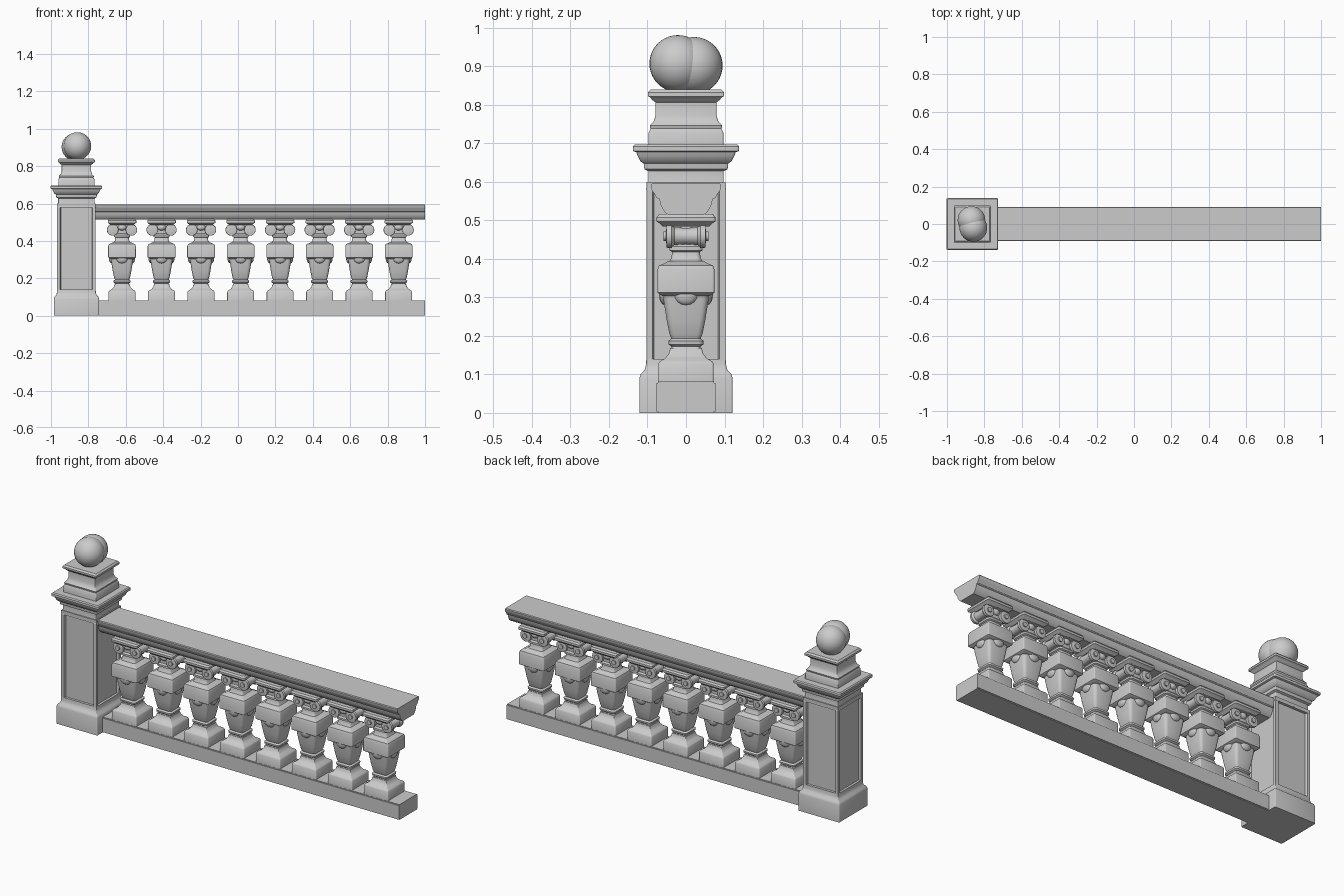
import bpy, bmesh, math
from mathutils import Matrix, Vector

old = bpy.data.objects.get("Cube")
if old:
    bpy.data.objects.remove(old, do_unlink=True)

stone = bpy.data.materials.new("pale_stone")
stone.use_nodes = True
GREY = (0.6, 0.6, 0.6, 1)
stone.diffuse_color = GREY
stone.node_tree.nodes["Principled BSDF"].inputs["Base Color"].default_value = GREY

POST_X = -0.864


def finish(bm, name, loc=(0, 0, 0), angle=35):
    bmesh.ops.recalc_face_normals(bm, faces=bm.faces)
    me = bpy.data.meshes.new(name)
    bm.to_mesh(me)
    bm.free()
    me.materials.append(stone)
    me.shade_smooth()
    me.set_sharp_from_angle(angle=math.radians(angle))
    return place(me, name, loc)


def place(me, name, loc):
    ob = bpy.data.objects.new(name, me)
    ob.location = loc
    bpy.context.scene.collection.objects.link(ob)
    return ob


def rounded_square(corner):
    """Unit outline of a square whose corners are rounded by the given share."""
    pts = []
    for q in range(4):
        for step in range(4):
            a = math.pi / 2 * (q + step / 3)
            c = Vector((1 if q in (0, 3) else -1, 1 if q < 2 else -1)) * (1 - corner)
            pts.append(c + corner * Vector((math.cos(a), math.sin(a))))
    return pts


def circle(n=24):
    return [Vector((math.cos(math.tau * i / n), math.sin(math.tau * i / n))) for i in range(n)]


def loft(bm, outline, profile, matrix=Matrix()):
    """Stack scaled copies of an outline: profile holds (half width, height)."""
    rings = [[bm.verts.new(matrix @ Vector((p.x * r, p.y * r, z))) for p in outline]
             for r, z in profile]
    n = len(outline)
    for a, b in zip(rings, rings[1:]):
        for i in range(n):
            j = (i + 1) % n
            bm.faces.new((a[i], a[j], b[j], b[i]))
    bm.faces.new(rings[0][::-1])
    bm.faces.new(rings[-1])


def box(bm, lo, hi):
    lo, hi = Vector(lo), Vector(hi)
    m = Matrix.Translation((lo + hi) / 2) @ Matrix.Diagonal((*(hi - lo), 1))
    return bmesh.ops.create_cube(bm, size=1, matrix=m)["verts"]


def lofted(name, profile, corner, loc):
    bm = bmesh.new()
    loft(bm, rounded_square(corner), profile)
    return finish(bm, name, loc)


# Post: foot, panelled shaft, cornice and pedestal
lofted("post_foot", [(0.121, 0), (0.121, 0.09), (0.117, 0.102), (0.108, 0.11),
                     (0.104, 0.125), (0.103, 0.14)], 0.04, (POST_X, 0, 0))

bm = bmesh.new()
box(bm, (-0.103, -0.103, 0.12), (0.103, 0.103, 0.6))
sides = [f for f in bm.faces if abs(f.normal.z) < 0.5]
bmesh.ops.inset_individual(bm, faces=sides, thickness=0.023)
bmesh.ops.inset_individual(bm, faces=sides, thickness=0.006, depth=-0.012)
finish(bm, "post_shaft", (POST_X, 0, 0), 25)

lofted("post_cornice", [(0.104, 0.58), (0.098, 0.6), (0.098, 0.628), (0.108, 0.633),
                        (0.11, 0.648), (0.119, 0.654), (0.126, 0.668), (0.129, 0.677),
                        (0.138, 0.68), (0.138, 0.692), (0.133, 0.697)],
       0.04, (POST_X, 0, 0))
lofted("post_pedestal", [(0.097, 0.69), (0.097, 0.728), (0.092, 0.738), (0.094, 0.746),
                         (0.084, 0.757), (0.079, 0.772), (0.079, 0.806), (0.088, 0.813),
                         (0.092, 0.819), (0.099, 0.822), (0.099, 0.832), (0.092, 0.84)],
       0.04, (POST_X, 0, 0))

# Finial: two overlapping balls on the pedestal
for label, dx, y, z in (("front", 0.005, -0.021, 0.907), ("back", -0.005, 0.021, 0.902)):
    bm = bmesh.new()
    bmesh.ops.create_uvsphere(bm, u_segments=32, v_segments=20, radius=0.074)
    finish(bm, "finial_ball_" + label, (POST_X + dx, y, z))

# Bottom plinth
bm = bmesh.new()
box(bm, (-0.8, -0.077, 0), (1, 0.077, 0.081))
bmesh.ops.bevel(bm, geom=[e for e in bm.edges if abs(e.verts[0].co.x - e.verts[1].co.x) > 1],
                offset=0.004, segments=2, affect='EDGES')
finish(bm, "bottom_plinth")

# Handrail: moulded cross-section swept along x
half = [(0.046, 0.514), (0.056, 0.522), (0.066, 0.54), (0.069, 0.555), (0.077, 0.559),
        (0.084, 0.572), (0.09, 0.58), (0.091, 0.592), (0.088, 0.596)]
section = half + [(-y, z) for y, z in reversed(half)]
bm = bmesh.new()
ends = [[bm.verts.new((x, y, z)) for y, z in section] for x in (-0.78, 1)]
for i in range(len(section)):
    j = (i + 1) % len(section)
    bm.faces.new((ends[0][i], ends[0][j], ends[1][j], ends[1][i]))
for ring in ends:
    bm.faces.new(ring)
finish(bm, "handrail")

# Baluster: square base, tapered vase, block and neck
bm = bmesh.new()
sq = rounded_square(0.08)
soft = rounded_square(0.3)
loft(bm, sq, [(0.072, 0.075), (0.072, 0.127), (0.068, 0.134), (0.054, 0.142), (0.044, 0.155),
              (0.041, 0.168)])
loft(bm, soft, [(0.041, 0.16), (0.037, 0.172), (0.045, 0.178), (0.046, 0.187), (0.038, 0.193),
                (0.043, 0.205), (0.05, 0.24), (0.058, 0.29), (0.06, 0.315)])
loft(bm, sq, [(0.06, 0.303), (0.074, 0.312), (0.074, 0.372), (0.07, 0.383), (0.056, 0.388),
              (0.046, 0.395)])
loft(bm, soft, [(0.046, 0.39), (0.038, 0.402), (0.036, 0.418), (0.043, 0.422), (0.043, 0.432),
                (0.037, 0.44), (0.037, 0.485)])
# Abacus slab under the handrail
loft(bm, sq, [(0.06, 0.484), (0.07, 0.493), (0.076, 0.497), (0.076, 0.508), (0.07, 0.516)])
# Hanging drops below the block, one on each face
for k in range(4):
    m = (Matrix.Rotation(math.pi / 2 * k, 4, 'Z') @ Matrix.Translation((0, -0.056, 0.308))
         @ Matrix.Diagonal((0.032, 0.014, 0.028, 1)))
    bmesh.ops.create_uvsphere(bm, u_segments=12, v_segments=8, radius=1, matrix=m)
# Scroll pairs: spools lying front to back with raised eyes
spool = [(0.012, -0.058), (0.012, -0.052), (0.03, -0.05), (0.031, -0.038), (0.023, -0.03), (0.021, 0)]
spool += [(r, -h) for r, h in reversed(spool[:-1])]
for sx in (-1, 1):
    m = Matrix.Translation((0.05 * sx, 0, 0.459)) @ Matrix.Rotation(math.pi / 2, 4, 'X')
    loft(bm, circle(), spool, m)
# Rounded bead between the scrolls, front and back
for sy in (-1, 1):
    m = Matrix.Translation((0, 0.036 * sy, 0.472)) @ Matrix.Diagonal((0.024, 0.016, 0.016, 1))
    bmesh.ops.create_uvsphere(bm, u_segments=12, v_segments=8, radius=1, matrix=m)

first = finish(bm, "baluster_1", (-0.62, 0, 0))
for i in range(1, 8):
    place(first.data, f"baluster_{i + 1}", (-0.62 + 0.2113 * i, 0, 0))
